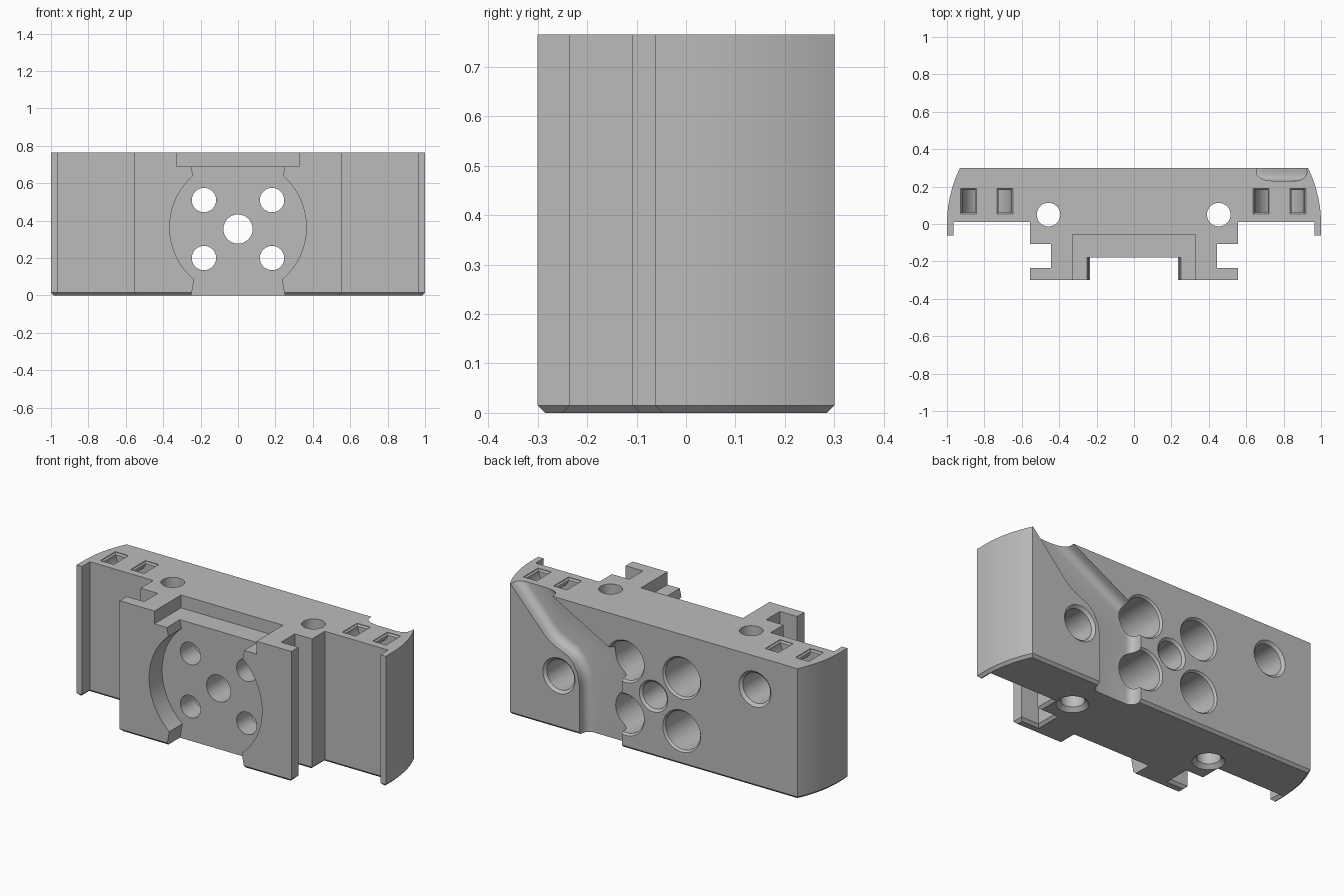
import bpy, bmesh
from math import sin, cos, pi, atan2, sqrt

cube = bpy.data.objects.get("Cube")
if cube:
    bpy.data.objects.remove(cube, do_unlink=True)

HEIGHT = 0.765

grey = bpy.data.materials.new("plain grey")
grey.use_nodes = True
grey.diffuse_color = (0.5, 0.5, 0.5, 1)
grey.node_tree.nodes["Principled BSDF"].inputs["Base Color"].default_value = (0.5, 0.5, 0.5, 1)


def place(u, v, t, axis):
    return (u, v, t) if axis == "z" else (u, t, v)


def finish(name, bm):
    bmesh.ops.recalc_face_normals(bm, faces=bm.faces)
    mesh = bpy.data.meshes.new(name)
    bm.to_mesh(mesh)
    bm.free()
    obj = bpy.data.objects.new(name, mesh)
    bpy.context.collection.objects.link(obj)
    mesh.materials.append(grey)
    return obj


def prism(name, pts, axis, low, high, bevel=0, segments=1):
    """Extrude an outline along an axis, optionally bevelling the rim at low."""
    bm = bmesh.new()
    a = [bm.verts.new(place(u, v, low, axis)) for u, v in pts]
    b = [bm.verts.new(place(u, v, high, axis)) for u, v in pts]
    base = bm.faces.new(a)
    bm.faces.new(b[::-1])
    for i in range(len(a)):
        j = (i + 1) % len(a)
        bm.faces.new((a[j], a[i], b[i], b[j]))
    bmesh.ops.recalc_face_normals(bm, faces=bm.faces)
    if bevel:
        bmesh.ops.bevel(bm, geom=list(base.edges), offset=bevel, segments=segments,
                        profile=0.5, affect="EDGES")
    return finish(name, bm)


def bore(name, u, v, steps, axis="y", sides=48):
    """Round cutter described by (position along axis, radius) steps."""
    bm = bmesh.new()
    rings = [[bm.verts.new(place(u + r * cos(2 * pi * i / sides),
                                 v + r * sin(2 * pi * i / sides), t, axis))
              for i in range(sides)] for t, r in steps]
    for a, b in zip(rings, rings[1:]):
        for i in range(sides):
            j = (i + 1) % sides
            bm.faces.new((a[i], a[j], b[j], b[i]))
    bm.faces.new(rings[0][::-1])
    bm.faces.new(rings[-1])
    return finish(name, bm)


def rect(x0, x1, y0, y1):
    return [(x0, y0), (x1, y0), (x1, y1), (x0, y1)]


def arc(cx, cy, r, start, end, n):
    return [(cx + r * cos(start + (end - start) * i / n),
             cy + r * sin(start + (end - start) * i / n)) for i in range(n + 1)]


# Body: half outline with rails, side lips and curved ends, mirrored in x
R = 0.678
half = [(0.555, -0.3), (0.555, -0.235), (0.443, -0.235), (0.443, -0.108),
        (0.555, -0.108), (0.555, 0.01), (0.965, 0.01), (0.965, -0.062), (1, -0.062)]
half += arc(1 - R, 0, R, 0, atan2(0.3, sqrt(R * R - 0.09)), 16)
outline = half + [(-x, y) for x, y in reversed(half)]
body = prism("mounting_block", outline, "z", 0, HEIGHT, bevel=0.015)

cutters = []

# Round front recess with flared openings above and below
rc, rr = 0.365, 0.365
top, bottom = atan2(0.275, 0.24), -atan2(0.28, 0.234)
side = [(0.265, -0.1)] + [(0.25, 0)] + arc(0, rc, rr, bottom, top, 40) + [(0.25, 0.69), (0.25, 0.9)]
cutters.append(prism("front_recess", side + [(-x, z) for x, z in reversed(side)], "y", -0.4, -0.18))

# Shallow step at the top of the front
cutters.append(prism("top_step", rect(-0.33, 0.33, -0.4, -0.055), "z", 0.69, 0.9))

# Central hole and four counterbored holes
cutters.append(bore("centre_hole", 0, 0.355, [(-0.4, 0.078), (0.288, 0.078), (0.3, 0.092), (0.4, 0.092)]))
for x in (-0.182, 0.182):
    for z in (0.2, 0.51):
        cutters.append(bore("counterbore", x, z, [
            (-0.4, 0.065), (-0.05, 0.065), (-0.05001 + 0.001, 0.112),
            (0.288, 0.112), (0.3, 0.122), (0.4, 0.122)]))

# Blind holes in the back
for x, z in ((-0.656, 0.572), (0.612, 0.311)):
    cutters.append(bore("blind_hole", x, z, [(0.08, 0.088), (0.285, 0.088), (0.3, 0.104), (0.4, 0.104)]))

# Vertical holes, countersunk at the bottom
for x in (-0.457, 0.453):
    cutters.append(bore("vertical_hole", x, 0.05, [
        (-0.1, 0.085), (0, 0.085), (0.022, 0.063), (0.9, 0.063)], "z"))

# Curved tie slots: each enters and leaves through the top
for x in (-0.787, 0.778):
    ring = arc(x, HEIGHT, 0.132, pi, 2 * pi, 24) + [(x + 0.132, 0.9), (x + 0.064, 0.9)]
    ring += arc(x, HEIGHT, 0.064, 2 * pi, pi, 16) + [(x - 0.064, 0.9), (x - 0.132, 0.9)]
    cutters.append(prism("tie_slot", ring, "y", 0.062, 0.183))
    for s in (-0.098, 0.098):
        cutters.append(prism("slot_rim", rect(x + s - 0.043, x + s + 0.043, 0.054, 0.191),
                             "z", HEIGHT - 0.012, 0.9, bevel=0.008))

# Cable groove across the back, with a filleted floor
groove = [(0.48, -0.1), (0.48, 0.29), (0.492, 0.355), (0.52, 0.41), (0.555, 0.443),
          (0.62, 0.47), (0.676, 0.5), (0.71, 0.53), (0.925, 0.765), (1.05, 0.902),
          (0.9, 0.902), (0.655, 0.765), (0.28, 0.56), (0.205, 0.5), (0.205, -0.1)]
cutters.append(prism("cable_groove", groove, "y", 0.23, 0.4, bevel=0.045, segments=5))

# Carve everything out of the body
bpy.context.view_layer.objects.active = body
for cutter in cutters:
    mod = body.modifiers.new(cutter.name, "BOOLEAN")
    mod.operation = "DIFFERENCE"
    mod.solver = "EXACT"
    mod.object = cutter
    bpy.ops.object.modifier_apply(modifier=mod.name)
    bpy.data.objects.remove(cutter, do_unlink=True)

bpy.ops.object.select_all(action="DESELECT")
body.select_set(True)
bpy.ops.object.shade_smooth_by_angle(angle=0.5)
